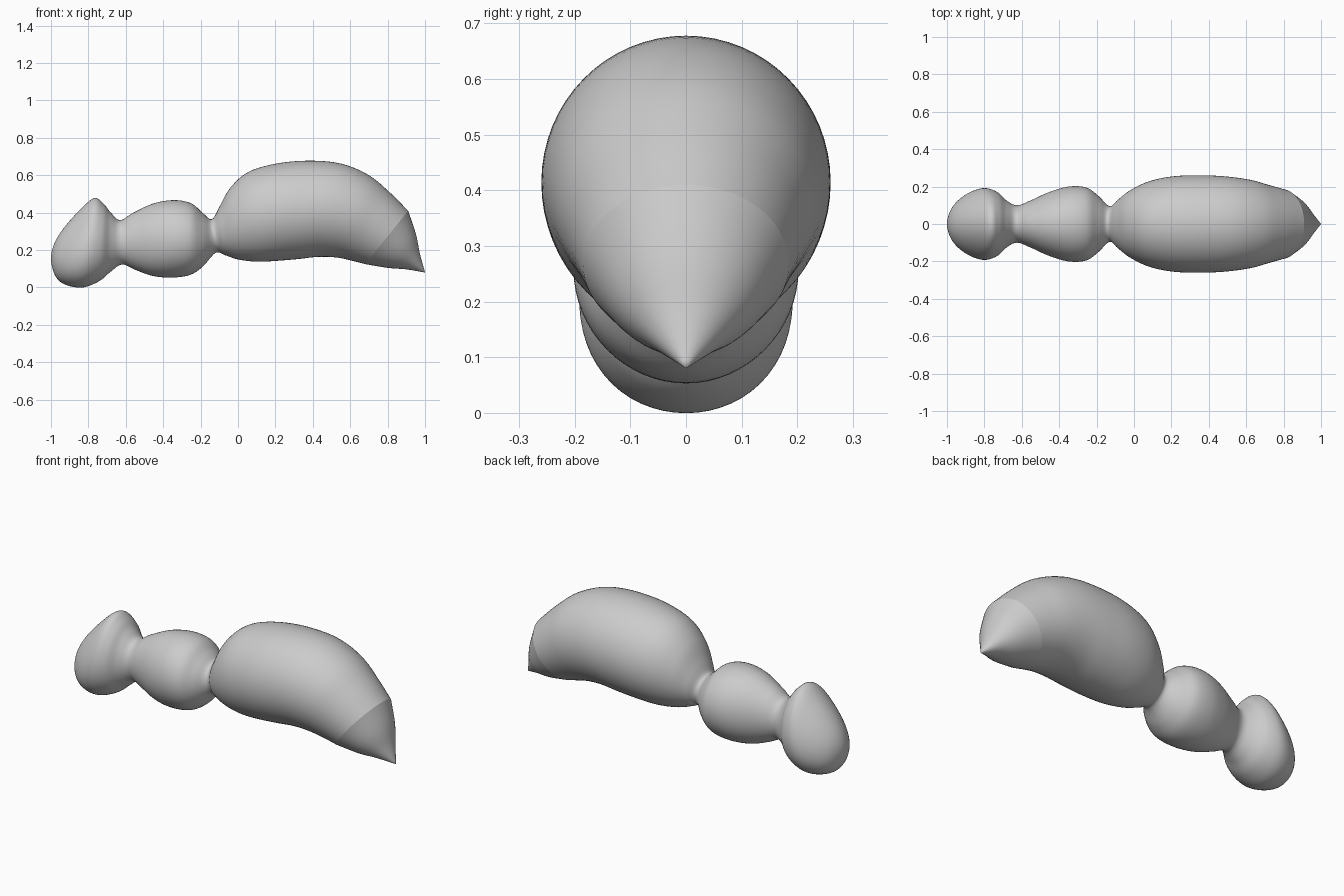
import bpy
import bmesh
import math
from mathutils import Vector

cube = bpy.data.objects.get("Cube")
if cube:
    bpy.data.objects.remove(cube, do_unlink=True)

SIDES = 64
STEPS = 6


def ring_at(top_x, top_z, low_x, low_z, half_width, egg=0.0):
    """Cross-section given by its top point, bottom point, half width and egg taper."""
    return Vector((top_x, top_z, low_x, low_z, half_width, egg))


def mirrored(ring):
    """Ring flipped through its pole, which makes the end of a loft round."""
    top_x, top_z, low_x, low_z, half_width, egg = ring
    return ring_at(low_x, low_z, top_x, top_z, -half_width, egg)


def smooth_rings(rings, round_start):
    """Catmull-Rom interpolation through the given cross-sections."""
    before = mirrored(rings[1]) if round_start else rings[0] * 2 - rings[1]
    after = rings[-1] * 2 - rings[-2]
    keys = [before, *rings, after]
    result = []
    for a, b, c, d in zip(keys, keys[1:], keys[2:], keys[3:]):
        for step in range(STEPS):
            t = step / STEPS
            result.append(b + (c - a) * (t / 2)
                          + (a * 2 - b * 5 + c * 4 - d) * (t * t / 2)
                          + (b * 3 - a - c * 3 + d) * (t ** 3 / 2))
    result.append(rings[-1])
    return result


def ring_points(ring):
    """Points around one tilted elliptical cross-section."""
    top_x, top_z, low_x, low_z, half_width, egg = ring
    top, low = Vector((top_x, 0, top_z)), Vector((low_x, 0, low_z))
    centre, up = (top + low) / 2, (top - low) / 2
    points = []
    for i in range(SIDES):
        angle = math.tau * i / SIDES
        rise = math.sin(angle)
        across = half_width * math.cos(angle) * (1 - egg * rise)
        points.append(centre + up * rise + Vector((0, across, 0)))
    return points


def loft(name, rings, round_start=False):
    """Skin a smooth tube through the cross-sections."""
    bm = bmesh.new()
    loops = [[bm.verts.new(p) for p in ring_points(r)]
             for r in smooth_rings(rings, round_start)]
    for near, far in zip(loops, loops[1:]):
        for i in range(SIDES):
            j = (i + 1) % SIDES
            bm.faces.new((near[i], near[j], far[j], far[i]))
    bmesh.ops.remove_doubles(bm, verts=bm.verts, dist=0.0001)
    bmesh.ops.recalc_face_normals(bm, faces=bm.faces)
    mesh = bpy.data.meshes.new(name)
    bm.to_mesh(mesh)
    bm.free()
    for face in mesh.polygons:
        face.use_smooth = True
    obj = bpy.data.objects.new(name, mesh)
    bpy.context.collection.objects.link(obj)
    return obj


# Head, from the rounded nose to the first narrow neck
head = [
    ring_at(-1, .16, -1, .16, 0),
    ring_at(-.98, .24, -.985, .08, .07, .05),
    ring_at(-.93, .32, -.95, .03, .125, .1),
    ring_at(-.85, .41, -.89, .005, .17, .15),
    ring_at(-.77, .478, -.82, .002, .19, .15),
    ring_at(-.72, .45, -.74, .035, .17, .1),
    ring_at(-.68, .4, -.68, .085, .125, .05),
]

# Thorax, between the two narrow necks
thorax = [
    ring_at(-.63, .36, -.62, .123, .1),
    ring_at(-.56, .4, -.55, .095, .125),
    ring_at(-.45, .45, -.46, .063, .17),
    ring_at(-.34, .467, -.36, .053, .2),
    ring_at(-.25, .45, -.26, .066, .195),
    ring_at(-.19, .4, -.19, .11, .15),
]

# Abdomen, arched and curving down to the tail
abdomen = [
    ring_at(-.14, .365, -.12, .185, .095),
    ring_at(-.1, .43, -.07, .173, .13),
    ring_at(-.04, .535, 0, .15, .18),
    ring_at(.06, .62, .1, .138, .228),
    ring_at(.22, .665, .2, .142, .255),
    ring_at(.4, .678, .32, .152, .26),
    ring_at(.56, .66, .43, .164, .254),
    ring_at(.7, .6, .53, .16, .237),
    ring_at(.81, .51, .61, .143, .21),
    ring_at(.91, .41, .68, .125, .185),
]

# Pointed tail, meeting the abdomen along a sharp edge
tail = [
    abdomen[-1],
    ring_at(.95, .29, .8, .105, .13),
    ring_at(.973, .18, .9, .097, .067),
    ring_at(1, .08, 1, .08, 0),
]

loft("insect_body", head + thorax + abdomen, round_start=True)
loft("tail_tip", tail)
